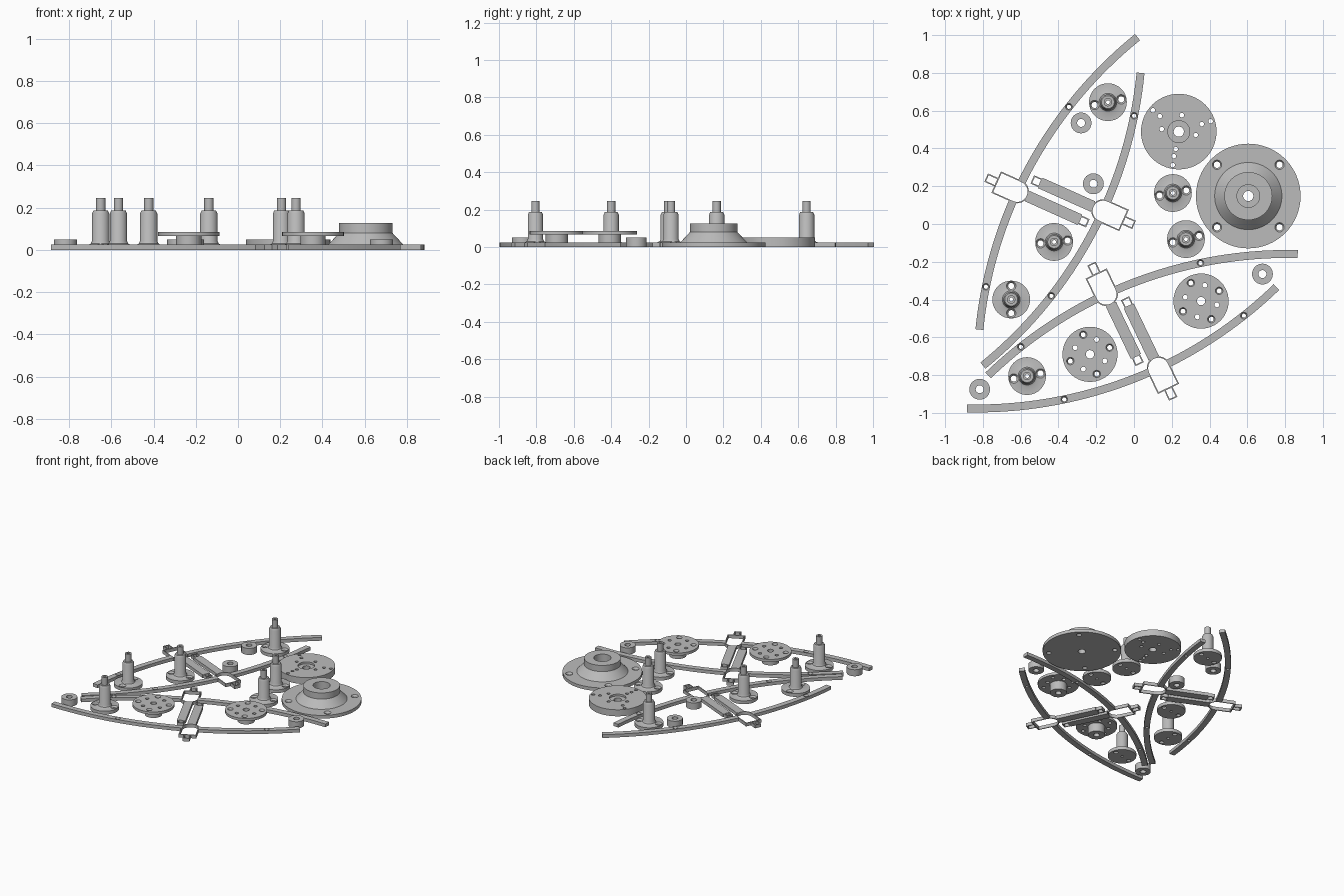
import bpy, bmesh
from math import sin, cos, asin, pi, radians
from mathutils import Matrix, Vector

if "Cube" in bpy.data.objects:
    bpy.data.objects.remove(bpy.data.objects["Cube"])

GREY = (0.5, 0.5, 0.5, 1)
mat = bpy.data.materials.new("plain_grey")
mat.use_nodes = True
mat.diffuse_color = GREY
mat.node_tree.nodes["Principled BSDF"].inputs["Base Color"].default_value = GREY

THICK = 0.025


def revolve(bm, profile, centre=(0, 0), closed=True, segs=40):
    """Spin (radius, z) points; a closed profile has a bore, an open one gets caps."""
    rings = [[bm.verts.new((centre[0] + r * cos(2 * pi * i / segs),
                            centre[1] + r * sin(2 * pi * i / segs), z))
              for i in range(segs)] for r, z in profile]
    pairs = list(zip(rings, rings[1:]))
    if closed:
        pairs.append((rings[-1], rings[0]))
    else:
        bm.faces.new(rings[0])
        bm.faces.new(rings[-1])
    for a, b in pairs:
        for i in range(segs):
            j = (i + 1) % segs
            bm.faces.new((a[i], a[j], b[j], b[i]))


def prism(bm, outline, z0=0.0, z1=THICK):
    """Upright block from a flat outline."""
    low = [bm.verts.new((x, y, z0)) for x, y in outline]
    high = [bm.verts.new((x, y, z1)) for x, y in outline]
    bm.faces.new(low)
    bm.faces.new(high)
    for i in range(len(low)):
        j = (i + 1) % len(low)
        bm.faces.new((low[i], low[j], high[j], high[i]))


def to_object(name, bm):
    bmesh.ops.recalc_face_normals(bm, faces=bm.faces)
    mesh = bpy.data.meshes.new(name)
    bm.to_mesh(mesh)
    bm.free()
    ob = bpy.data.objects.new(name, mesh)
    bpy.context.collection.objects.link(ob)
    mesh.materials.append(mat)
    return ob


def apply_modifiers(ob):
    graph = bpy.context.evaluated_depsgraph_get()
    ob.data = bpy.data.meshes.new_from_object(ob.evaluated_get(graph))
    ob.modifiers.clear()


def carve(ob, cutter_bm):
    cutter = to_object("cutter", cutter_bm)
    cutter.hide_render = True
    mod = ob.modifiers.new("holes", "BOOLEAN")
    mod.operation, mod.solver, mod.object = "DIFFERENCE", "EXACT", cutter
    apply_modifiers(ob)
    bpy.data.objects.remove(cutter)


def finish(ob, matrix):
    ob.matrix_world = matrix
    ob.data.shade_smooth()
    ob.data.set_sharp_from_angle(angle=radians(30))


def drill(bm, x, y, r, top, sink=0.0):
    """Hole cutter, widened at the top by sink."""
    profile = [(r, -0.1), (r, top - 0.012), (r + sink, top), (r + sink, top + 0.02)]
    revolve(bm, profile if sink else [(r, -0.1), (r, top + 0.02)], (x, y), False, 20)


def place(x, y, degrees=0):
    return Matrix.Translation((x, y, 0)) @ Matrix.Rotation(radians(degrees), 4, "Z")


def ring_of(count, radius, start):
    return [(radius * cos(radians(start) + 2 * pi * i / count),
             radius * sin(radians(start) + 2 * pi * i / count)) for i in range(count)]


# Curved rails, each with a hollow hub and a sliding strut
HALF, SAG, WIDTH = 0.88, 0.176, 0.042
R = (HALF ** 2 + SAG ** 2) / (2 * SAG)
HUB_R, BOX_END, TAB_END, TAB_W = 0.062, 0.122, 0.18, 0.024


def on_arc(t, r=R):
    a = asin(t / R)
    return r * sin(a), r * cos(a) + SAG - R


def hub_outline():
    curve = [(HUB_R * cos(pi + pi * i / 20), HUB_R * sin(pi + pi * i / 20)) for i in range(21)]
    return curve + [(HUB_R, BOX_END), (-HUB_R, BOX_END)]


def rectangle(w, y0, y1):
    return [(-w, y0), (w, y0), (w, y1), (-w, y1)]


def hollow(name, outline, matrix):
    """Thin upright wall following an outline, open above and below."""
    bm = bmesh.new()
    prism(bm, outline)
    caps = [f for f in bm.faces if abs(f.normal.z) > 0.5 or len(f.verts) > 4
            or len({round(v.co.z, 4) for v in f.verts}) == 1]
    bmesh.ops.delete(bm, geom=caps, context="FACES_ONLY")
    ob = to_object(name, bm)
    mod = ob.modifiers.new("wall", "SOLIDIFY")
    mod.thickness, mod.offset, mod.use_even_offset = 0.007, -1, True
    apply_modifiers(ob)
    finish(ob, matrix)


def rail(name, x, y, degrees):
    base = place(x, y, degrees)
    hub_at = on_arc(-0.142)
    local = place(*hub_at, 4.2)

    bm = bmesh.new()
    steps = [-HALF + 2 * HALF * i / 40 for i in range(41)]
    outer = [on_arc(t, R + WIDTH / 2) for t in steps]
    inner = [on_arc(t, R - WIDTH / 2) for t in reversed(steps)]
    prism(bm, outer + inner)
    bar = to_object(name + "_rail", bm)
    cut = bmesh.new()
    for t in (-0.664, 0.383):
        drill(cut, *on_arc(t), 0.011, THICK, 0.007)
    prism(cut, [(local @ Vector((u, v, 0))).xy for u, v in hub_outline()], -0.1, 0.1)
    carve(bar, cut)
    finish(bar, base)

    hollow(name + "_hub", hub_outline(), base @ local)
    hollow(name + "_hub_tab", rectangle(TAB_W, BOX_END - 0.006, TAB_END), base @ local)
    hollow(name + "_strut_tip", rectangle(TAB_W, -0.41, -0.36), base @ local)
    bm = bmesh.new()
    prism(bm, rectangle(0.03, -0.364, -0.058))
    finish(to_object(name + "_strut", bm), base @ local)


rail("outer_left", -0.40, 0.215, 61.6)
rail("inner_left", -0.3825, 0.025, 241.7)
rail("inner_front", 0.0475, -0.48, 21.4)
rail("outer_front", -0.065, -0.655, 201.4)

# Posts on round feet
POST = [(0.01, 0), (0.1, 0), (0.1, THICK), (0.058, THICK), (0.047, 0.03), (0.041, 0.042),
        (0.041, 0.172), (0.034, 0.187), (0.022, 0.187), (0.022, 0.247), (0.01, 0.247)]
posts = [(-0.138, 0.645, 12), (0.206, 0.164, 11), (0.275, -0.08, 14),
         (-0.423, -0.095, 6), (-0.65, -0.40, 90), (-0.566, -0.805, 11)]
for n, spot in enumerate(posts):
    bm = bmesh.new()
    revolve(bm, POST)
    post = to_object(f"post_{n + 1}", bm)
    cut = bmesh.new()
    for x, y in ring_of(2, 0.072, 0):
        drill(cut, x, y, 0.016, THICK, 0.009)
    carve(post, cut)
    finish(post, place(*spot))

# Raised discs on a short stem
DISC = [(0.022, 0), (0.06, 0), (0.06, 0.066), (0.146, 0.066), (0.146, 0.086), (0.022, 0.086)]
for n, spot in enumerate([(0.355, -0.408, 29.5), (-0.233, -0.69, 19)]):
    bm = bmesh.new()
    revolve(bm, DISC, segs=48)
    disc = to_object(f"raised_disc_{n + 1}", bm)
    cut = bmesh.new()
    for x, y in ring_of(4, 0.11, 0):
        drill(cut, x, y, 0.013, 0.086, 0.007)
    for x, y in ring_of(4, 0.086, 47):
        drill(cut, x, y, 0.013, 0.086)
    carve(disc, cut)
    finish(disc, place(*spot))

# Flat plate with scattered holes
bm = bmesh.new()
revolve(bm, [(0.027, 0), (0.2, 0), (0.2, 0.05), (0.058, 0.05), (0.058, 0.035), (0.027, 0.035)],
        segs=56)
plate = to_object("drilled_plate", bm)
cut = bmesh.new()
for x, y in [(-0.137, 0.113), (-0.1, 0.082), (0.016, 0.087), (0.169, 0.055), (0.122, 0.04),
             (0.09, -0.018), (-0.09, 0.013), (-0.016, -0.092), (-0.026, -0.13), (-0.032, -0.177)]:
    drill(cut, x, y, 0.012, 0.05)
carve(plate, cut)
finish(plate, place(0.237, 0.489))

# Large flange with a conical hub
bm = bmesh.new()
revolve(bm, [(0.027, 0), (0.277, 0), (0.277, THICK), (0.178, THICK), (0.127, 0.08),
             (0.127, 0.127), (0.06, 0.127), (0.06, 0.05), (0.027, 0.05)], segs=64)
flange = to_object("large_flange", bm)
cut = bmesh.new()
for x, y in ring_of(4, 0.234, 45):
    drill(cut, x, y, 0.017, THICK, 0.008)
carve(flange, cut)
finish(flange, place(0.605, 0.148))

# Loose spacers
for n, (x, y) in enumerate([(-0.28, 0.535), (-0.215, 0.213), (0.68, -0.265), (-0.817, -0.875)]):
    bm = bmesh.new()
    revolve(bm, [(0.021, 0), (0.055, 0), (0.055, 0.05), (0.021, 0.05)])
    finish(to_object(f"spacer_{n + 1}", bm), place(x, y))
